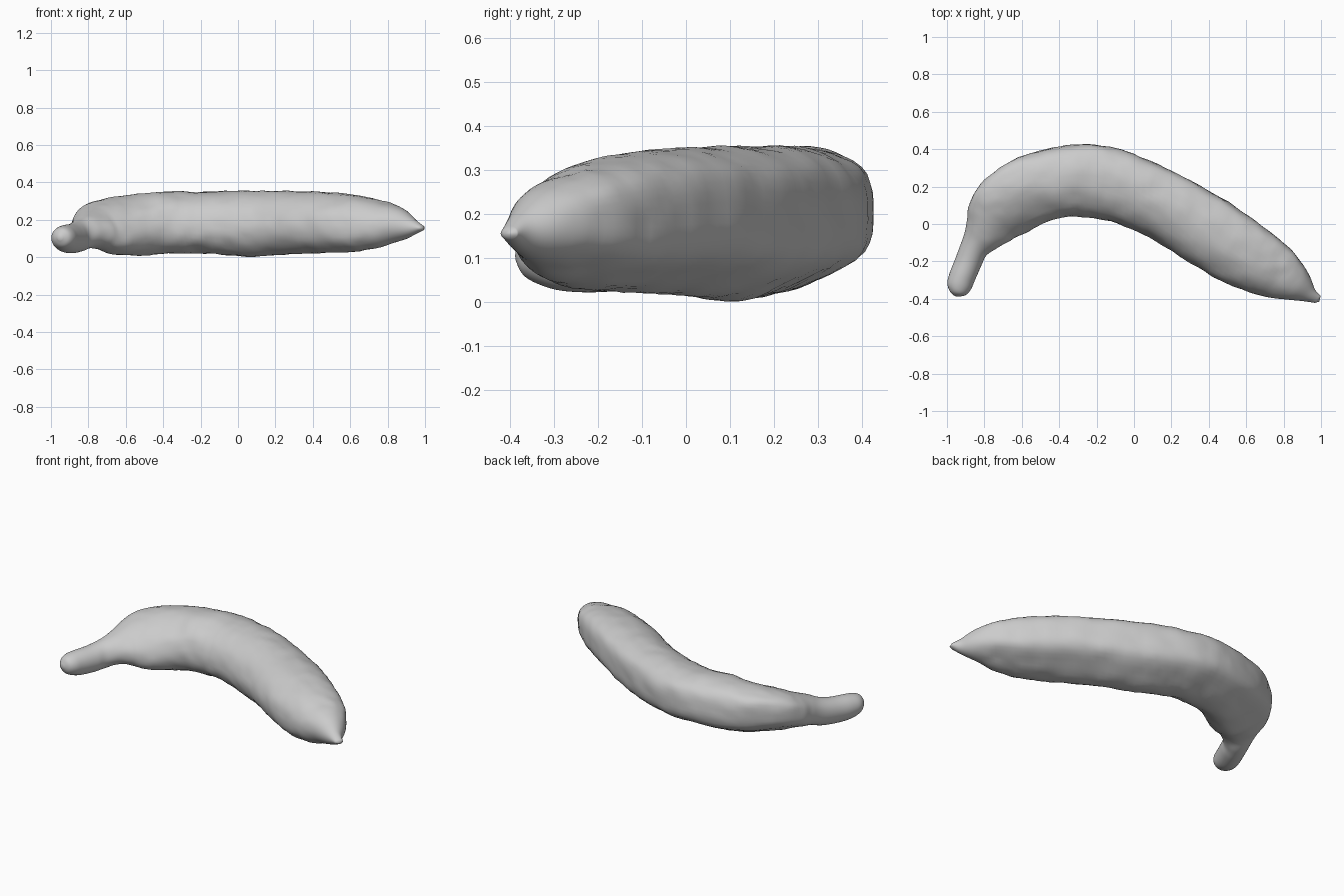
import bpy, bmesh, math
from mathutils import Vector, noise

if "Cube" in bpy.data.objects:
    bpy.data.objects.remove(bpy.data.objects["Cube"])

# Stations: outer x, y, inner x, y, bottom z, top z (stem to blossom tip)
STATIONS = [
    (-.966, -.381, -.938, -.389, .09, .12),
    (-.987, -.355, -.90, -.38, .06, .15),
    (-.998, -.315, -.873, -.352, .04, .165),
    (-.985, -.26, -.85, -.30, .025, .173),
    (-.95, -.17, -.815, -.22, .022, .18),
    (-.91, -.06, -.79, -.17, .03, .20),
    (-.893, .02, -.74, -.135, .045, .228),
    (-.88, .11, -.68, -.10, .045, .258),
    (-.80, .235, -.60, -.06, .025, .30),
    (-.62, .355, -.47, .01, .013, .335),
    (-.40, .41, -.36, .038, .02, .352),
    (-.20, .425, -.24, .033, .022, .348),
    (0, .372, -.10, .005, .015, .354),
    (.20, .285, .06, -.06, .005, .354),
    (.40, .18, .22, -.155, .02, .353),
    (.60, .05, .40, -.27, .025, .346),
    (.75, -.06, .55, -.345, .03, .325),
    (.865, -.165, .68, -.385, .055, .295),
    (.935, -.27, .80, -.402, .088, .258),
    (.968, -.35, .90, -.412, .118, .205),
    (.998, -.385, .968, -.422, .142, .17),
]
# Faceted fruit section: (outward, up)
SECTION = [(1, .1), (.92, .65), (.58, .92), (.15, 1), (-.35, .89), (-.8, .52),
           (-1, -.05), (-.89, -.6), (-.52, -.95), (-.1, -1), (.4, -.8), (.9, -.44)]
STEPS = 6


def catmull(p0, p1, p2, p3, t):
    return [0.5 * (2*b + (c-a)*t + (2*a-5*b+4*c-d)*t*t + (3*b-a-3*c+d)*t**3)
            for a, b, c, d in zip(p0, p1, p2, p3)]


def smooth_stations():
    n = len(STATIONS)
    for i in range(n - 1):
        q = [STATIONS[min(max(i + k, 0), n - 1)] for k in (-1, 0, 1, 2)]
        for s in range(STEPS):
            yield catmull(*q, s / STEPS)
    yield STATIONS[-1]


def smooth_section():
    n = len(SECTION)
    return [catmull(*[SECTION[(i + k) % n] for k in (-1, 0, 1, 2)], s / 4)
            for i in range(n) for s in range(4)]


def clamp(v):
    return min(1, max(0, v))


# Loft the section along the curved fruit, round at the stem
profile = smooth_section()
sides = len(profile)
bm = bmesh.new()
rings = []
for ox, oy, ix, iy, lo, hi in smooth_stations():
    outer, inner = Vector((ox, oy, 0)), Vector((ix, iy, 0))
    mid, half = (outer + inner) / 2, (outer - inner) / 2
    zc, zh = (lo + hi) / 2, (hi - lo) / 2
    fat = clamp((zh - .077) / .045)
    tilt = .25 * fat * clamp((-.45 - mid.x) / .25)  # raised outer ridge by the stem
    ring = []
    for pu, pv in profile:
        length = math.hypot(pu, pv)
        u = pu * fat + pu / length * (1 - fat)
        v = pv * fat + pv / length * (1 - fat)
        v = v * (1 - .2 * tilt) + tilt * u
        p = mid + half * u
        p.z = zc + zh * v
        # gentle skin dents
        d = noise.noise(p * 9) * .006 + noise.noise(p * 20) * .004
        p += (half.normalized() * u + Vector((0, 0, v))) * d * fat
        p.z = max(p.z, 0.0)
        ring.append(bm.verts.new(p))
    rings.append(ring)

for r, s in zip(rings, rings[1:]):
    for j in range(sides):
        k = (j + 1) % sides
        bm.faces.new((r[j], r[k], s[k], s[j]))

# Rounded stem cap and small blossom cap
for ring, tip in ((rings[0], (-.95, -.388, .105)), (rings[-1], (.99, -.415, .156))):
    v = bm.verts.new(tip)
    for j in range(sides):
        bm.faces.new((ring[j], ring[(j + 1) % sides], v))

bmesh.ops.recalc_face_normals(bm, faces=bm.faces)
mesh = bpy.data.meshes.new("banana")
bm.to_mesh(mesh)
bm.free()
mesh.shade_smooth()
banana = bpy.data.objects.new("banana", mesh)
bpy.context.collection.objects.link(banana)
